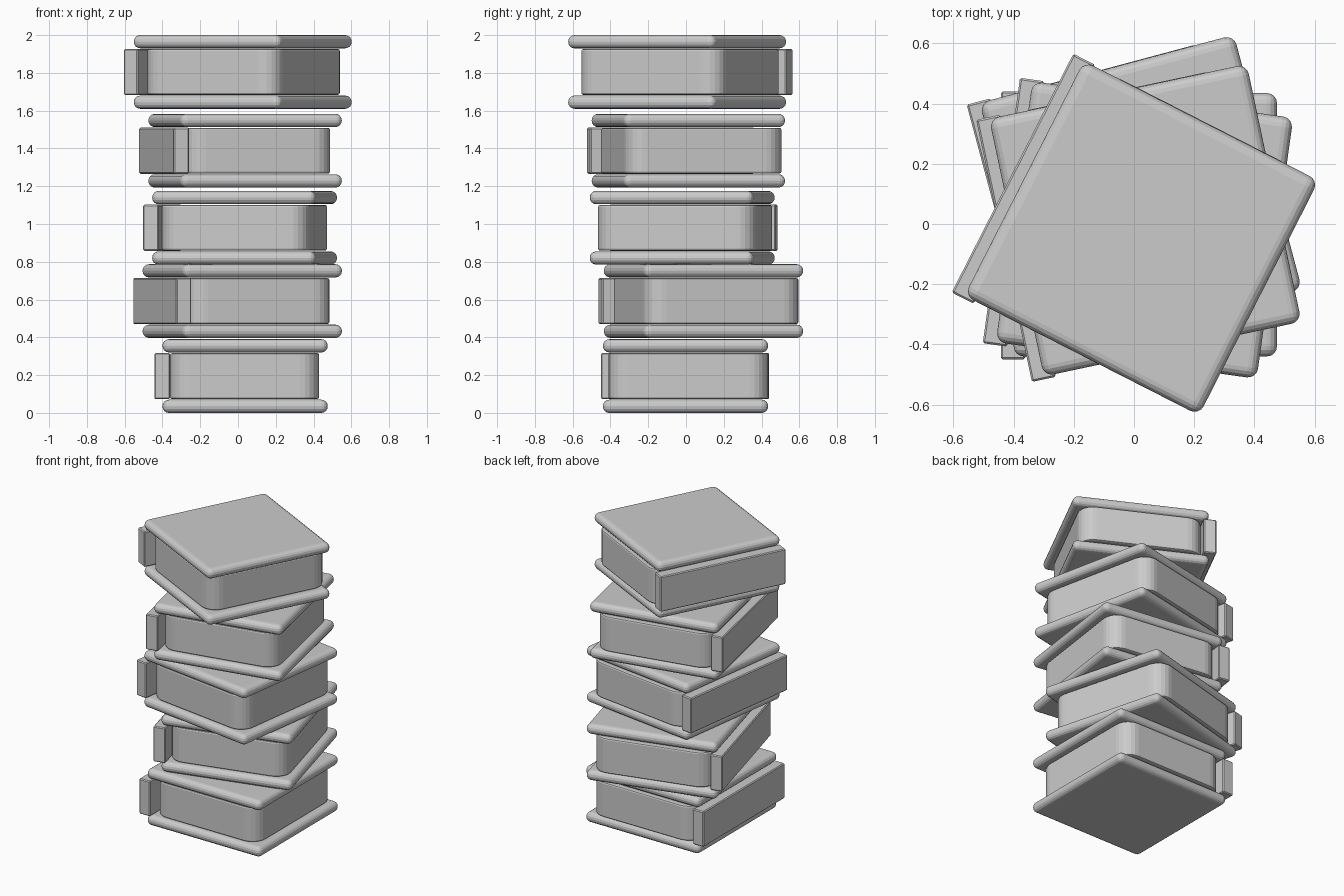
import bpy, bmesh, math
from mathutils import Matrix, Vector

if "Cube" in bpy.data.objects:
    bpy.data.objects.remove(bpy.data.objects["Cube"])

grey = bpy.data.materials.new("plain grey")
grey.diffuse_color = (0.6, 0.6, 0.6, 1)
grey.use_nodes = True
grey.node_tree.nodes["Principled BSDF"].inputs["Base Color"].default_value = grey.diffuse_color


def block(name, lo, hi, place, round_all=0.0, segs=1, round_vertical=0.0):
    """Box from lo to hi, with optional rounded uprights and rounded edges."""
    bm = bmesh.new()
    bmesh.ops.create_cube(bm, size=1)
    lo, hi = Vector(lo), Vector(hi)
    for v in bm.verts:
        v.co = Vector([(lo[i] + hi[i]) / 2 + v.co[i] * (hi[i] - lo[i]) for i in range(3)])
    if round_vertical:
        uprights = [e for e in bm.edges
                    if abs(e.verts[0].co.z - e.verts[1].co.z) > 0.01]
        bmesh.ops.bevel(bm, geom=uprights, offset=round_vertical, segments=6,
                        profile=0.5, affect='EDGES')
        rims = [e for e in bm.edges
                if abs(e.verts[0].co.z - e.verts[1].co.z) < 1e-4]
    else:
        rims = bm.edges[:]
    bmesh.ops.bevel(bm, geom=rims, offset=round_all, segments=segs,
                    profile=0.5, affect='EDGES')
    bmesh.ops.recalc_face_normals(bm, faces=bm.faces)
    mesh = bpy.data.meshes.new(name)
    bm.to_mesh(mesh)
    bm.free()
    mesh.materials.append(grey)
    obj = bpy.data.objects.new(name, mesh)
    obj.matrix_world = place
    bpy.context.collection.objects.link(obj)


# Each book: centre x, centre y, base height, turn in degrees
books = [
    (0.0375, -0.0025, 0.000, 0),
    (0.0225, 0.0925, 0.397, 15),
    (0.035, -0.020, 0.785, -8),
    (0.0375, 0.0125, 1.193, 12),
    (0.025, -0.047, 1.610, -27),
]
HALF = 0.4375      # half width of a cover
THICK = 0.07       # cover thickness
HEIGHT = 0.39      # whole book

for n, (x, y, z, turn) in enumerate(books, 1):
    place = Matrix.Translation((x, y, z)) @ Matrix.Rotation(math.radians(turn), 4, 'Z')
    # covers with fully rounded edges
    for part, base in (("bottom_cover", 0), ("top_cover", HEIGHT - THICK)):
        block(f"book_{n}_{part}", (-HALF, -HALF, base), (HALF, HALF, base + THICK),
              place, round_all=0.034, segs=4)
    # page block with rounded corners
    block(f"book_{n}_pages", (-0.397, -0.408, 0.074), (0.392, 0.439, 0.316),
          place, round_all=0.01, segs=2, round_vertical=0.1)
    # spine along the left side
    block(f"book_{n}_spine", (-0.48, -0.447, 0.073), (-0.398, 0.443, 0.317),
          place, round_all=0.006, segs=1)
